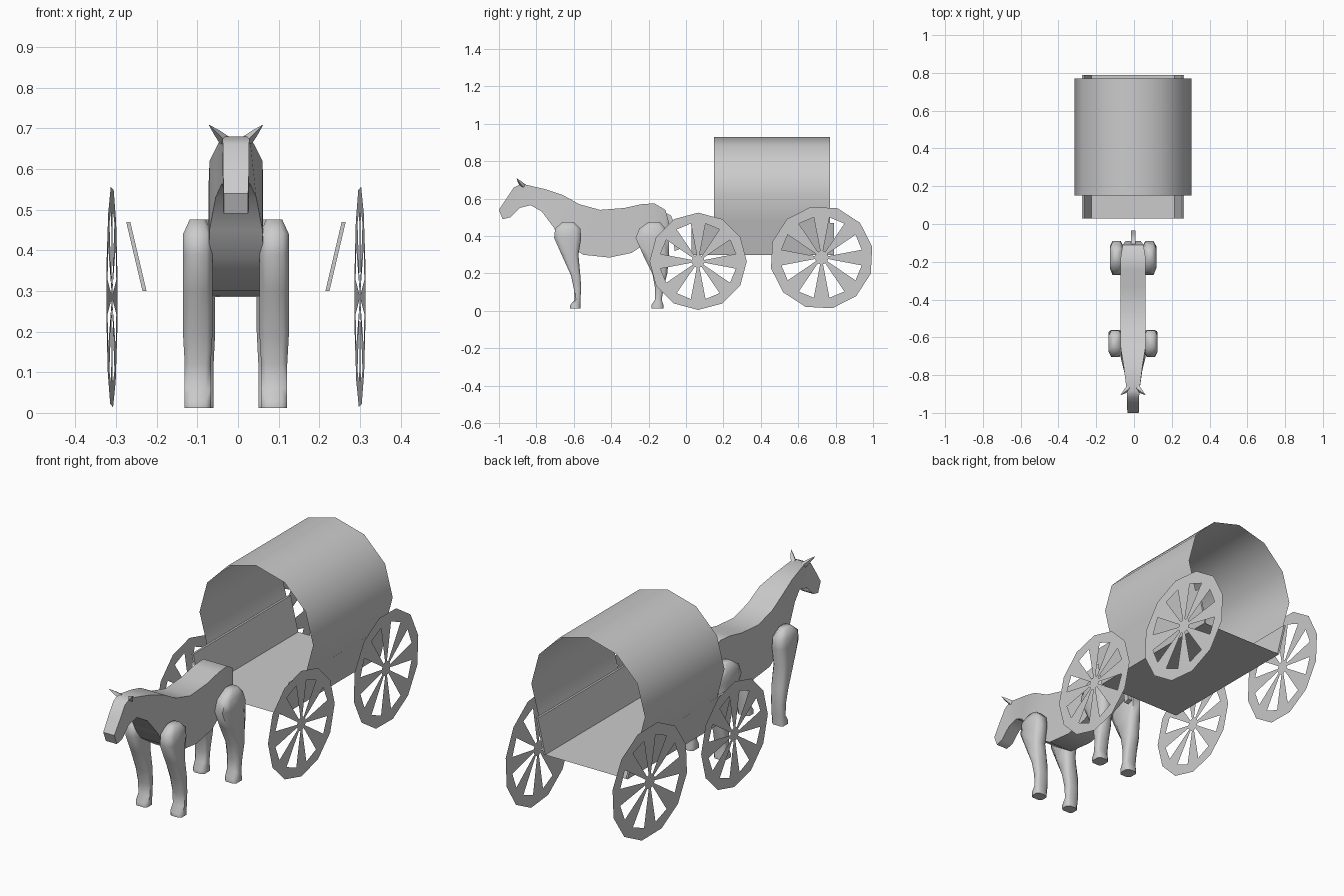
import bpy
import bmesh
from math import sin, cos, pi, radians
from mathutils import Vector, Matrix

default_cube = bpy.data.objects.get("Cube")
if default_cube:
    bpy.data.objects.remove(default_cube, do_unlink=True)

CENTRE_X = -0.005

plain_grey = bpy.data.materials.new("plain_grey")
plain_grey.use_nodes = True
grey = (0.6, 0.6, 0.6, 1)
plain_grey.diffuse_color = grey
plain_grey.node_tree.nodes["Principled BSDF"].inputs["Base Color"].default_value = grey


def finish(obj, mirror=False, smooth_angle=None):
    """Shared material, centring, shading and left/right mirroring."""
    obj.location.x = CENTRE_X
    obj.data.materials.clear()
    obj.data.materials.append(plain_grey)
    bpy.ops.object.select_all(action='DESELECT')
    obj.select_set(True)
    bpy.context.view_layer.objects.active = obj
    if smooth_angle:
        bpy.ops.object.shade_smooth_by_angle(angle=radians(smooth_angle))
    if mirror:
        modifier = obj.modifiers.new("both_sides", 'MIRROR')
        modifier.use_mirror_merge = False
    return obj


def loft(name, rings, closed=True, **options):
    """Skin a row of equal-sized point rings; closed rings get end caps."""
    bm = bmesh.new()
    rows = [[bm.verts.new(point) for point in ring] for ring in rings]
    count = len(rows[0])
    for near, far in zip(rows, rows[1:]):
        for i in range(count if closed else count - 1):
            j = (i + 1) % count
            bm.faces.new((near[i], near[j], far[j], far[i]))
    if closed:
        bm.faces.new(rows[0])
        bm.faces.new(rows[-1])
    bmesh.ops.recalc_face_normals(bm, faces=bm.faces)
    mesh = bpy.data.meshes.new(name)
    bm.to_mesh(mesh)
    bm.free()
    obj = bpy.data.objects.new(name, mesh)
    bpy.context.collection.objects.link(obj)
    return finish(obj, **options)


def slab_ring(top, bottom, half):
    """Rectangular body section between a top and a bottom (y, z) point."""
    return [(-half, *top), (half, *top), (half, *bottom), (-half, *bottom)]


# Canvas cover: part of a twelve-sided tube, a sheet with no thickness
RADIUS, AXIS_Z = 0.31, 0.62
arch = [radians(a) for a in range(-30, 211, 30)]
loft("canvas_cover",
     [[(RADIUS * cos(a), y, AXIS_Z + RADIUS * sin(a)) for a in arch] for y in (0.15, 0.77)],
     closed=False, smooth_angle=40)

# Wagon bed and leaning side boards
FRONT, BACK, BED_Z = 0.03, 0.79, 0.3
loft("wagon_floor", [[(-0.22, y, BED_Z), (0.22, y, BED_Z)] for y in (FRONT, BACK)], closed=False)
loft("side_board",
     [[(0.22, y, BED_Z), (0.23, y, BED_Z), (0.27, y, 0.47), (0.26, y, 0.47)] for y in (FRONT, BACK)],
     mirror=True)


# Wheels: flat twelve-sided discs with eight wedge openings
def wheel(name, y, z, radius, turn, toe):
    curve = bpy.data.curves.new(name, 'CURVE')
    curve.dimensions = '2D'
    curve.fill_mode = 'BOTH'

    def outline(points):
        spline = curve.splines.new('POLY')
        spline.points.add(len(points) - 1)
        for target, (r, angle) in zip(spline.points, points):
            target.co = (r * cos(angle), r * sin(angle), 0, 1)
        spline.use_cyclic_u = True

    outline([(radius, turn + i * pi / 6) for i in range(12)])
    for i in range(8):
        middle = (i + 0.5) * pi / 4
        outline([(radius * 0.13, middle - 0.18), (radius * 0.79, middle - 0.2),
                 (radius * 0.79, middle + 0.2), (radius * 0.13, middle + 0.18)])
    obj = bpy.data.objects.new(name, curve)
    bpy.context.collection.objects.link(obj)
    bpy.ops.object.select_all(action='DESELECT')
    obj.select_set(True)
    bpy.context.view_layer.objects.active = obj
    bpy.ops.object.convert(target='MESH')
    obj = bpy.context.view_layer.objects.active
    # Stand the disc upright in the y-z plane, then toe it in
    upright = Matrix(((0, 0, 1, 0), (1, 0, 0, 0), (0, 1, 0, 0), (0, 0, 0, 1)))
    place = Matrix.Translation((0.305, y, z))
    obj.data.transform(place @ Matrix.Rotation(toe, 4, 'Z') @ upright)
    finish(obj, mirror=True)


wheel("front_wheel", 0.065, 0.265, 0.26, 0, 0)
wheel("rear_wheel", 0.725, 0.285, 0.277, radians(12), 0.05)

# Horse head, neck and trunk: top y, top z, bottom y, bottom z, half width
trunk = [
    (-1.0, .54, -.98, .49, .03), (-.96, .6, -.94, .5, .032), (-.92, .66, -.89, .55, .032),
    (-.88, .68, -.83, .565, .034), (-.75, .65, -.77, .53, .05), (-.66, .62, -.71, .45, .065),
    (-.57, .57, -.67, .38, .067), (-.46, .54, -.55, .3, .067), (-.33, .55, -.41, .285, .067),
    (-.24, .57, -.29, .31, .067), (-.17, .575, -.2, .37, .065), (-.11, .54, -.11, .4, .055),
    (-.09, .47, -.09, .43, .04)]
loft("horse_body", [slab_ring((a, b), (c, d), w) for a, b, c, d, w in trunk], smooth_angle=40)

# Tail
tail = [(-.12, .53), (-.08, .51), (-.05, .43), (-.035, .33)]
loft("horse_tail", [slab_ring((y, z), (y - .025, z - .01), .012) for y, z in tail], smooth_angle=60)

# Ears: small spikes leaning outward
ear_root, ear_tip = Vector((0.028, -0.87, 0.67)), Vector((0.066, -0.905, 0.708))
ear_rings = []
for step, size in ((0, 0.02), (0.5, 0.012), (1, 0.001)):
    middle = ear_root.lerp(ear_tip, step)
    ear_rings.append([middle + Vector((dx * size / 2, dy * size, -dx * size / 2))
                      for dx, dy in ((1, 0), (0, 1), (-1, 0), (0, -1))])
loft("horse_ear", ear_rings, mirror=True, smooth_angle=40)


# Legs: chamfered box sections, each z, front y, back y
def leg(name, x, stations):
    rings = []
    for z, front, back in stations:
        half = 0.036 if z > 0.15 else 0.032
        if z > 0.45:
            half = 0.02
        middle, depth = (front + back) / 2, (back - front) / 2
        corners = [(1, .6), (.6, 1), (-.6, 1), (-1, .6), (-1, -.6), (-.6, -1), (.6, -1), (1, -.6)]
        rings.append([(x + u * half, middle + v * depth, z) for u, v in corners])
    loft(name, rings, mirror=True, smooth_angle=60)


leg("front_leg", 0.094, [
    (.475, -.66, -.6), (.44, -.7, -.565), (.39, -.705, -.56), (.3, -.665, -.575), (.19, -.615, -.565),
    (.12, -.6, -.56), (.06, -.595, -.565), (.03, -.62, -.565), (.012, -.62, -.565)])
leg("hind_leg", 0.087, [
    (.475, -.2, -.14), (.44, -.25, -.11), (.39, -.27, -.09), (.3, -.23, -.09), (.2, -.18, -.1),
    (.12, -.165, -.12), (.06, -.165, -.13), (.03, -.185, -.12), (.012, -.185, -.12)])
